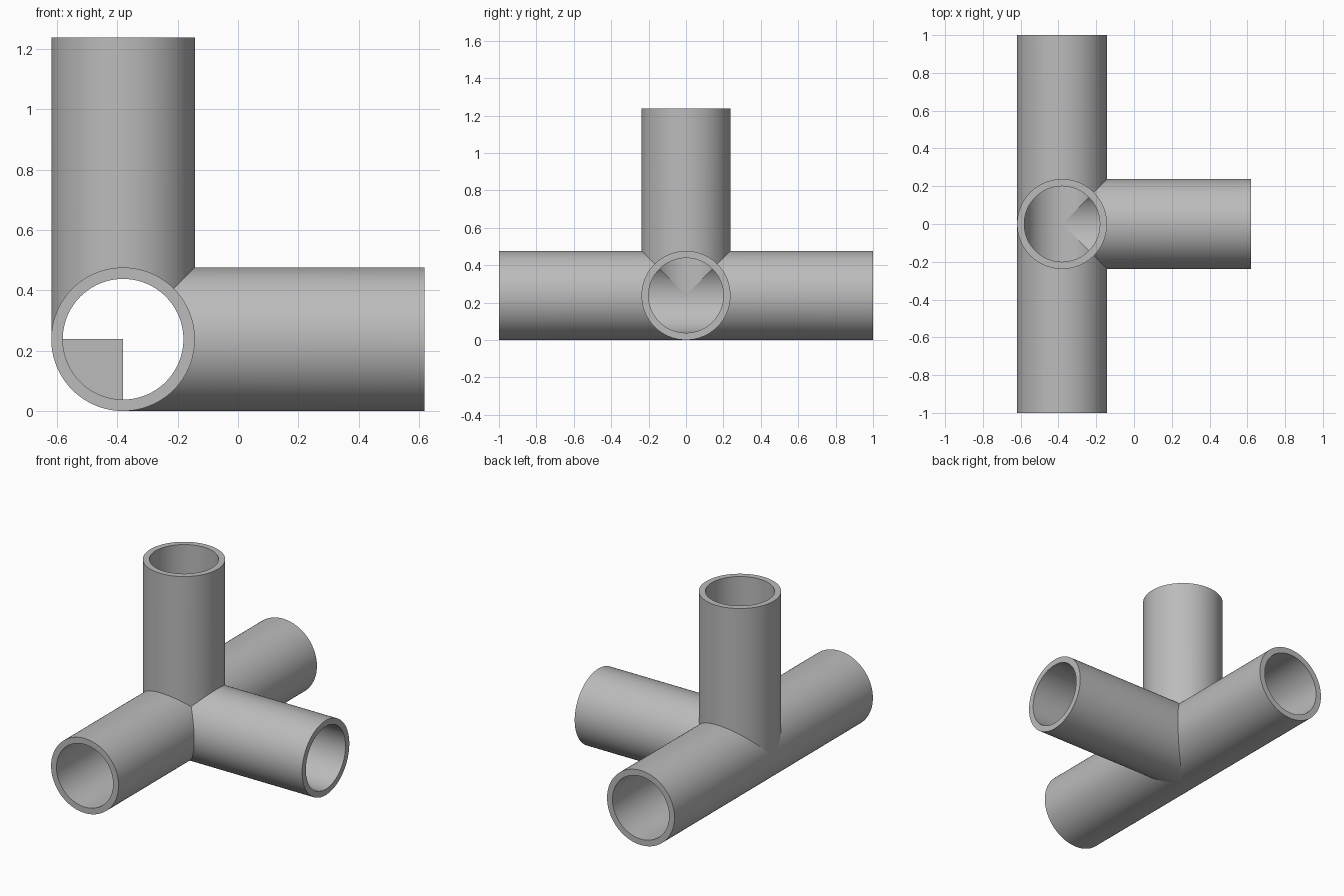
import bpy, bmesh, math
from mathutils import Vector, Matrix

cube = bpy.data.objects.get("Cube")
if cube:
    bpy.data.objects.remove(cube, do_unlink=True)

OUTER, INNER, LENGTH, SIDES = 0.238, 0.2, 1.0, 96
CENTRE = Vector((-0.381, 0, 0.238))
X, Y, Z = Vector((1, 0, 0)), Vector((0, 1, 0)), Vector((0, 0, 1))

grey = bpy.data.materials.new("plain grey")
grey.use_nodes = True
grey.diffuse_color = (0.5, 0.5, 0.5, 1)
grey.node_tree.nodes["Principled BSDF"].inputs["Base Color"].default_value = grey.diffuse_color


def finish(bm, name):
    mesh = bpy.data.meshes.new(name)
    bm.to_mesh(mesh)
    bm.free()
    mesh.materials.append(grey)
    obj = bpy.data.objects.new(name, mesh)
    obj.location = CENTRE
    bpy.context.collection.objects.link(obj)
    bpy.ops.object.select_all(action='DESELECT')
    obj.select_set(True)
    bpy.context.view_layer.objects.active = obj
    bpy.ops.object.shade_smooth_by_angle(angle=math.radians(30))
    return obj


def pipe(name, axis, length, neighbours, mirrored=False):
    """Hollow pipe from the joint outwards, mitred against its neighbours."""
    bm = bmesh.new()
    side = Z if axis == Y else Y
    other = axis.cross(side)
    rings = []
    for radius, along in ((OUTER, -OUTER), (OUTER, length), (INNER, length), (INNER, -OUTER)):
        ring = []
        for i in range(SIDES):
            a = math.tau * i / SIDES
            ring.append(bm.verts.new(axis * along + radius * (math.cos(a) * side + math.sin(a) * other)))
        rings.append(ring)
    for lower, upper in zip(rings, rings[1:]):
        for i in range(SIDES):
            j = (i + 1) % SIDES
            bm.faces.new((lower[i], lower[j], upper[j], upper[i]))
    # mitre planes lie halfway between this pipe and each neighbour
    planes = [axis - n for n in neighbours] + [axis]
    for normal in planes:
        bmesh.ops.bisect_plane(bm, geom=bm.verts[:] + bm.edges[:] + bm.faces[:], dist=1e-6,
                               plane_co=(0, 0, 0), plane_no=normal, clear_inner=True)
    if mirrored:
        copy = bmesh.ops.duplicate(bm, geom=bm.verts[:] + bm.edges[:] + bm.faces[:])["geom"]
        verts = [g for g in copy if isinstance(g, bmesh.types.BMVert)]
        faces = [g for g in copy if isinstance(g, bmesh.types.BMFace)]
        bmesh.ops.transform(bm, verts=verts, matrix=Matrix.Scale(-1, 4, axis))
        bmesh.ops.reverse_faces(bm, faces=faces)
    bmesh.ops.remove_doubles(bm, verts=bm.verts[:], dist=1e-5)
    return finish(bm, name)


# Pipes meeting at the joint
pipe("through_pipe", Y, LENGTH, (X, Z), mirrored=True)
pipe("side_pipe", X, LENGTH, (Y, -Y, Z))
pipe("upright_pipe", Z, LENGTH, (Y, -Y, X))

# Quarter-round web inside the through pipe
bm = bmesh.new()
corner = [bm.verts.new((0, 0, 0))]
steps = SIDES // 4
for i in range(steps + 1):
    a = math.pi + math.pi / 2 * i / steps
    corner.append(bm.verts.new((INNER * math.cos(a), 0, INNER * math.sin(a))))
bm.faces.new(corner)
finish(bm, "inner_web")
